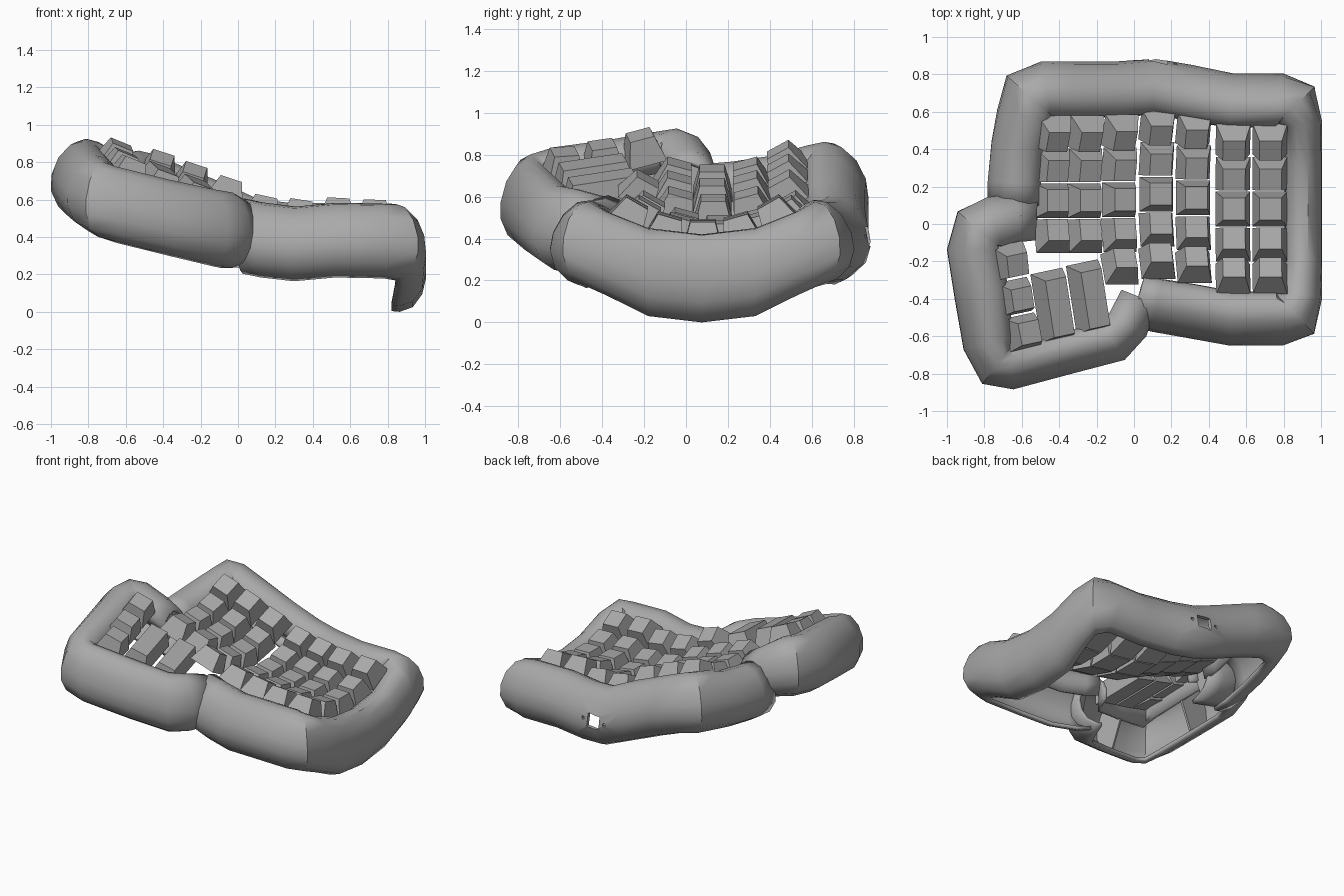
import bpy, bmesh
from math import radians, sin, cos, atan
from mathutils import Vector, Matrix, Euler

cube = bpy.data.objects.get("Cube")
if cube:
    bpy.data.objects.remove(cube, do_unlink=True)

grey = bpy.data.materials.new("plain_grey")
grey.use_nodes = True
COLOUR = (0.4, 0.4, 0.4, 1)
grey.diffuse_color = COLOUR
grey.node_tree.nodes["Principled BSDF"].inputs["Base Color"].default_value = COLOUR


def finish(bm, name):
    mesh = bpy.data.meshes.new(name)
    bm.to_mesh(mesh)
    bm.free()
    mesh.materials.append(grey)
    obj = bpy.data.objects.new(name, mesh)
    bpy.context.collection.objects.link(obj)
    return obj


def smooth(obj, angle):
    bpy.ops.object.select_all(action="DESELECT")
    obj.select_set(True)
    bpy.context.view_layer.objects.active = obj
    bpy.ops.object.shade_smooth_by_angle(angle=radians(angle))


# Rim: an open C-shaped section, (outward, up), swept around the key wells
SECTION = [(-1, 0.2), (-0.95, 0.6), (-0.7, 0.86), (-0.25, 1), (0.25, 0.98), (0.7, 0.78),
           (0.98, 0.35), (1, -0.15), (0.8, -0.55), (0.3, -0.88), (-0.4, -1), (-0.85, -0.98)]


def rim(name, stations, ribs=()):
    bm = bmesh.new()
    points = [Vector(s[:3]) for s in stations]
    rings = []
    for i, (x, y, z, tilt, a, b) in enumerate(stations):
        d = Vector((0, 0, 0))
        if i > 0:
            d += (points[i] - points[i - 1]).to_2d().normalized().to_3d()
        if i < len(points) - 1:
            d += (points[i + 1] - points[i]).to_2d().normalized().to_3d()
        d.normalize()
        t = radians(tilt)
        flat = Vector((-d.y, d.x, 0))
        up = Vector((0, 0, cos(t))) - flat * sin(t)
        out = flat * cos(t) + Vector((0, 0, sin(t)))
        rings.append([bm.verts.new(points[i] + out * a * o + up * b * u) for o, u in SECTION])
    for r, s in zip(rings, rings[1:]):
        for j in range(len(SECTION) - 1):
            bm.faces.new((r[j], s[j], s[j + 1], r[j + 1]))
    if ribs:
        rib_bm = bmesh.new()
        for i in ribs:
            rib_bm.faces.new([rib_bm.verts.new(points[i] + (v.co - points[i]) * 0.95)
                              for v in rings[i]])
        finish(rib_bm, name + "_ribs").modifiers.new("thickness", "SOLIDIFY").thickness = 0.015
    obj = finish(bm, name)
    shell = obj.modifiers.new("wall", "SOLIDIFY")
    shell.thickness = 0.025
    shell.offset = -1
    smooth(obj, 38)
    return obj


# x, y, z, inward tilt, half width, half height
main_rim = rim("main_rim", [
    (-0.65, 0.10, 0.57, 18, 0.13, 0.19),
    (-0.65, 0.22, 0.58, 18, 0.13, 0.19),
    (-0.63, 0.42, 0.61, 20, 0.13, 0.19),
    (-0.595, 0.58, 0.65, 24, 0.13, 0.2),
    (-0.57, 0.695, 0.67, 26, 0.14, 0.2),
    (-0.47, 0.73, 0.655, 26, 0.13, 0.2),
    (-0.32, 0.73, 0.60, 28, 0.125, 0.2),
    (-0.08, 0.73, 0.50, 28, 0.125, 0.2),
    (0.11, 0.745, 0.42, 28, 0.125, 0.195),
    (0.28, 0.715, 0.40, 28, 0.125, 0.195),
    (0.52, 0.67, 0.40, 28, 0.12, 0.195),
    (0.78, 0.67, 0.40, 28, 0.12, 0.195),
    (0.87, 0.64, 0.385, 20, 0.13, 0.195),
    (0.905, 0.53, 0.33, 5, 0.1, 0.2),
    (0.905, 0.33, 0.24, 0, 0.1, 0.21),
    (0.905, 0.075, 0.21, 0, 0.1, 0.21),
    (0.905, -0.18, 0.24, 0, 0.1, 0.21),
    (0.905, -0.38, 0.33, 5, 0.1, 0.2),
    (0.87, -0.49, 0.385, 20, 0.13, 0.195),
    (0.78, -0.515, 0.395, 28, 0.12, 0.195),
    (0.52, -0.515, 0.40, 28, 0.12, 0.195),
    (0.30, -0.475, 0.38, 28, 0.12, 0.195),
    (0.12, -0.445, 0.40, 26, 0.12, 0.195),
    (0.02, -0.42, 0.42, 24, 0.12, 0.195)])

rim("thumb_rim", [
    (0.03, -0.39, 0.42, 5, 0.1, 0.18),
    (-0.03, -0.54, 0.44, 8, 0.11, 0.2),
    (-0.11, -0.63, 0.455, 12, 0.11, 0.2),
    (-0.36, -0.70, 0.51, 14, 0.1, 0.2),
    (-0.65, -0.78, 0.58, 14, 0.1, 0.2),
    (-0.74, -0.765, 0.605, 16, 0.11, 0.2),
    (-0.79, -0.64, 0.64, 18, 0.12, 0.2),
    (-0.825, -0.38, 0.675, 20, 0.13, 0.2),
    (-0.865, -0.14, 0.715, 20, 0.13, 0.2),
    (-0.84, -0.02, 0.73, 20, 0.13, 0.2),
    (-0.75, 0.015, 0.71, 16, 0.13, 0.2),
    (-0.62, 0.04, 0.65, 14, 0.12, 0.18),
    (-0.52, 0.035, 0.61, 12, 0.11, 0.16)], ribs=(3, 7, 11))

# Cable socket and its two screw holes, cut through the back of the rim
bm = bmesh.new()
for dx, w, h in ((0, 0.1, 0.09), (-0.09, 0.02, 0.02), (0.09, 0.02, 0.02)):
    bmesh.ops.create_cube(bm, size=1, matrix=Matrix.Translation((0.13 + dx, 0.86, 0.41))
                          @ Matrix.Diagonal((w, 0.14, h, 1)))
cutter = finish(bm, "socket_cutter")
cutter.hide_render = True
cutter.hide_set(True)
cutter.display_type = "WIRE"
cut = main_rim.modifiers.new("socket", "BOOLEAN")
cut.operation = "DIFFERENCE"
cut.object = cutter


# Keycap: tapered block whose top centre sits at the given point
def keycap(name, top, pitch, roll, yaw=0, length=0.185, width=0.185, height=0.125):
    bm = bmesh.new()
    bmesh.ops.create_cube(bm, size=1)
    for v in bm.verts:
        inset = 0.066 if v.co.z > 0 else 0
        v.co.x *= width - inset
        v.co.y *= length - inset
        v.co.z = (v.co.z - 0.5) * height
    turn = Euler((pitch, roll, yaw), "XYZ").to_matrix().to_4x4()
    bm.transform(Matrix.Translation(top) @ turn)
    finish(bm, name)


# Main keys: each column is a shallow bowl; x, middle y, height, roll, rows
COLUMNS = [(-0.405, 0.125, 0.735, 18, 4), (-0.23, 0.125, 0.67, 18, 4), (-0.045, 0.13, 0.595, 18, 5),
           (0.145, 0.16, 0.50, 12, 5), (0.335, 0.14, 0.48, 9, 5),
           (0.535, 0.08, 0.49, 3, 5), (0.73, 0.08, 0.48, 2, 5)]
for c, (x, yc, z, roll, rows) in enumerate(COLUMNS):
    for r in range(rows):
        dy = 0.156 * (2 - r)
        keycap(f"key_column_{c + 1}_row_{r + 1}", (x, yc + dy, z + 0.92 * dy * dy),
               atan(1.84 * dy), radians(roll))

# Thumb keys: three small ones and two long ones
for i, (x, y, z, pitch) in enumerate([(-0.62, -0.22, 0.895, 16), (-0.595, -0.4, 0.85, 9),
                                      (-0.555, -0.58, 0.815, 4)]):
    keycap(f"thumb_key_{i + 1}", (x, y, z), radians(pitch), radians(22), radians(12))
for i, (x, y, z) in enumerate([(-0.395, -0.445, 0.765), (-0.205, -0.4, 0.695)]):
    keycap(f"long_thumb_key_{i + 1}", (x, y, z), radians(9), radians(20), radians(12), length=0.375)
